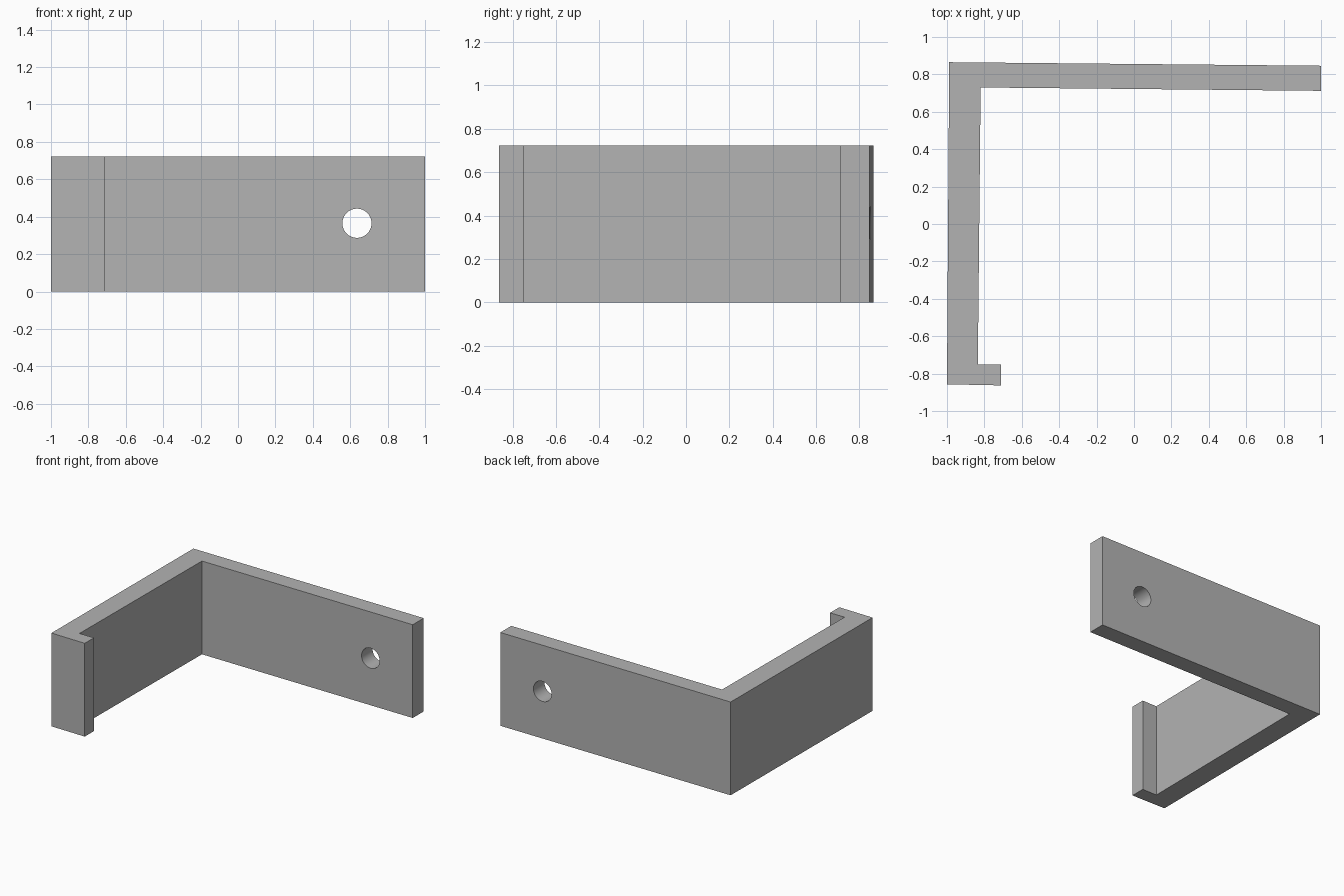
import bpy, bmesh, math

cube = bpy.data.objects.get("Cube")
if cube:
    bpy.data.objects.remove(cube, do_unlink=True)

HEIGHT = 0.723

grey = bpy.data.materials.new("plain grey")
grey.use_nodes = True
colour = (0.45, 0.45, 0.45, 1)
grey.diffuse_color = colour
grey.node_tree.nodes["Principled BSDF"].inputs["Base Color"].default_value = colour

# Bracket outline seen from above: short lip, side wall, long back wall
outline = [(-1, -0.857), (-0.71, -0.863), (-0.71, -0.75), (-0.835, -0.75),
           (-0.82, 0.73), (1, 0.712), (1, 0.846), (-0.988, 0.865)]

bm = bmesh.new()
base = bm.faces.new([bm.verts.new((x, y, 0)) for x, y in outline])
walls = bmesh.ops.extrude_face_region(bm, geom=[base])["geom"]
top = [v for v in walls if isinstance(v, bmesh.types.BMVert)]
bmesh.ops.translate(bm, verts=top, vec=(0, 0, HEIGHT))
bmesh.ops.recalc_face_normals(bm, faces=bm.faces)
mesh = bpy.data.meshes.new("bracket")
bm.to_mesh(mesh)
bm.free()
mesh.materials.append(grey)
bracket = bpy.data.objects.new("bracket", mesh)
bpy.context.collection.objects.link(bracket)

# Round screw hole through the back wall
bpy.ops.mesh.primitive_cylinder_add(vertices=48, radius=0.078, depth=0.6,
                                    location=(0.636, 0.78, 0.365),
                                    rotation=(math.pi / 2, 0, 0))
cutter = bpy.context.object
cutter.name = "hole_cutter"
cutter.hide_render = True
cutter.data.materials.append(grey)

hole = bracket.modifiers.new("screw_hole", 'BOOLEAN')
hole.operation = 'DIFFERENCE'
hole.solver = 'EXACT'
hole.object = cutter

bpy.ops.object.select_all(action='DESELECT')
bracket.select_set(True)
bpy.context.view_layer.objects.active = bracket
bpy.ops.object.modifier_apply(modifier=hole.name)
bpy.data.objects.remove(cutter, do_unlink=True)
bpy.ops.object.shade_smooth_by_angle(angle=math.radians(30))
